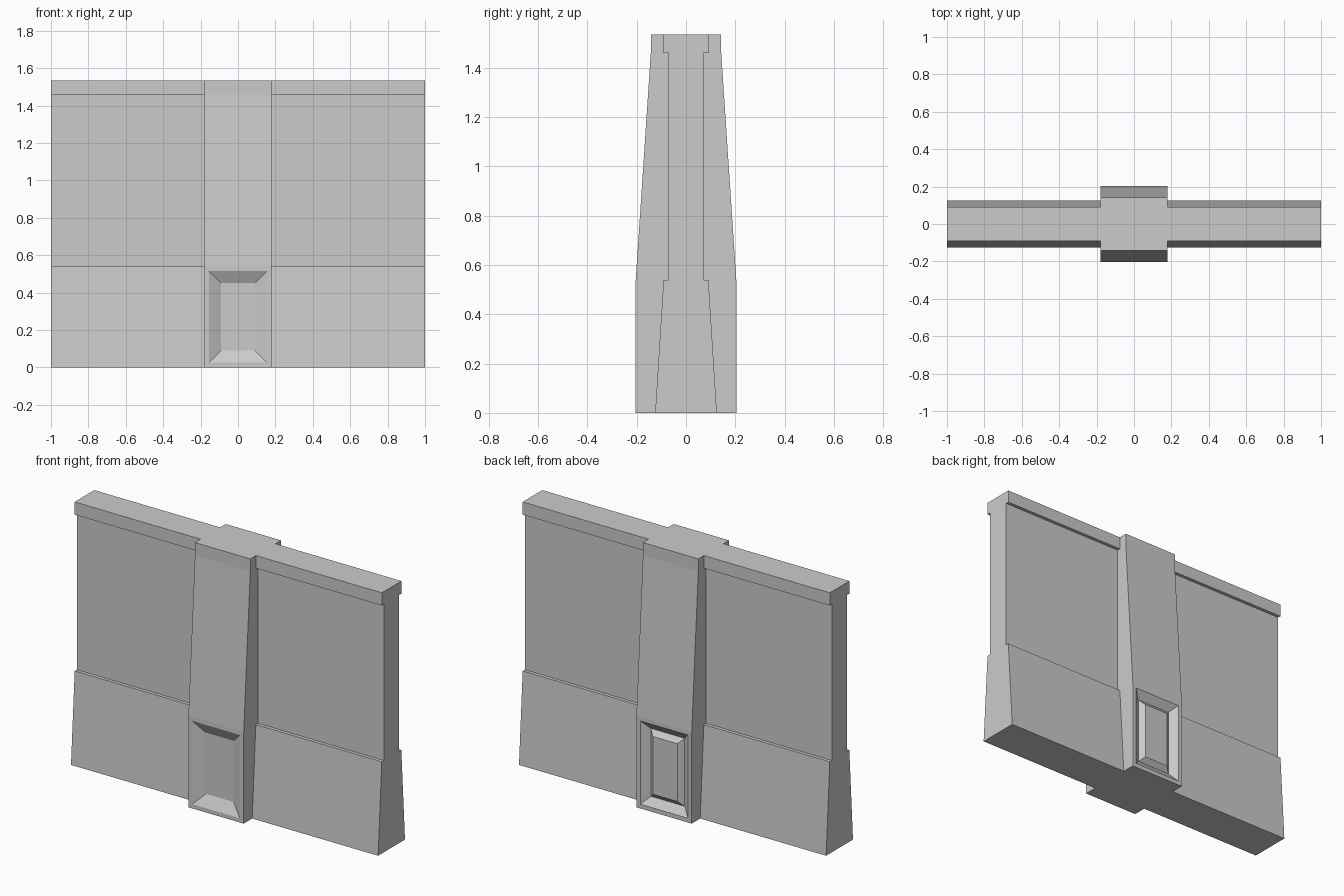
import bpy, bmesh

if "Cube" in bpy.data.objects:
    bpy.data.objects.remove(bpy.data.objects["Cube"])

# Half profiles as (half depth, height), bottom to top
WALL = [(0.125, 0), (0.091, 0.54), (0.071, 0.54), (0.071, 1.46), (0.091, 1.46), (0.091, 1.535)]
PILLAR = [(0.204, 0), (0.204, 0.54), (0.143, 1.46), (0.143, 1.535)]


def prism(name, half, x0, x1, panels=None):
    """Mirror a half profile in y, extrude it along x, inset optional panels."""
    bm = bmesh.new()
    outline = [(y, z) for y, z in half] + [(-y, z) for y, z in reversed(half)]
    cap = bm.faces.new([bm.verts.new((x0, y, z)) for y, z in outline])
    ext = bmesh.ops.extrude_face_region(bm, geom=[cap])
    moved = [g for g in ext["geom"] if isinstance(g, bmesh.types.BMVert)]
    bmesh.ops.translate(bm, verts=moved, vec=(x1 - x0, 0, 0))
    bmesh.ops.recalc_face_normals(bm, faces=bm.faces)
    for side, steps in (panels or {}).items():
        bm.normal_update()
        face = next(f for f in bm.faces
                    if f.normal.y * side > 0.99 and f.calc_center_median().z < 0.5)
        for thickness, depth in steps:
            bmesh.ops.inset_individual(bm, faces=[face], thickness=thickness,
                                       depth=depth, use_even_offset=True)
            bm.normal_update()
    mesh = bpy.data.meshes.new(name)
    bm.to_mesh(mesh)
    bm.free()
    obj = bpy.data.objects.new(name, mesh)
    bpy.context.collection.objects.link(obj)
    return obj


# Wall sections with flared base and coping
prism("wall_left", WALL, -1, -0.18)
prism("wall_right", WALL, 0.18, 1)

# Central pillar: plain recess in front, grooved raised panel at the back
prism("pillar", PILLAR, -0.18, 0.18, {
    -1: [(0.025, 0), (0.065, -0.035)],
    1: [(0.025, 0), (0.045, -0.035), (0.03, 0.025)],
})
